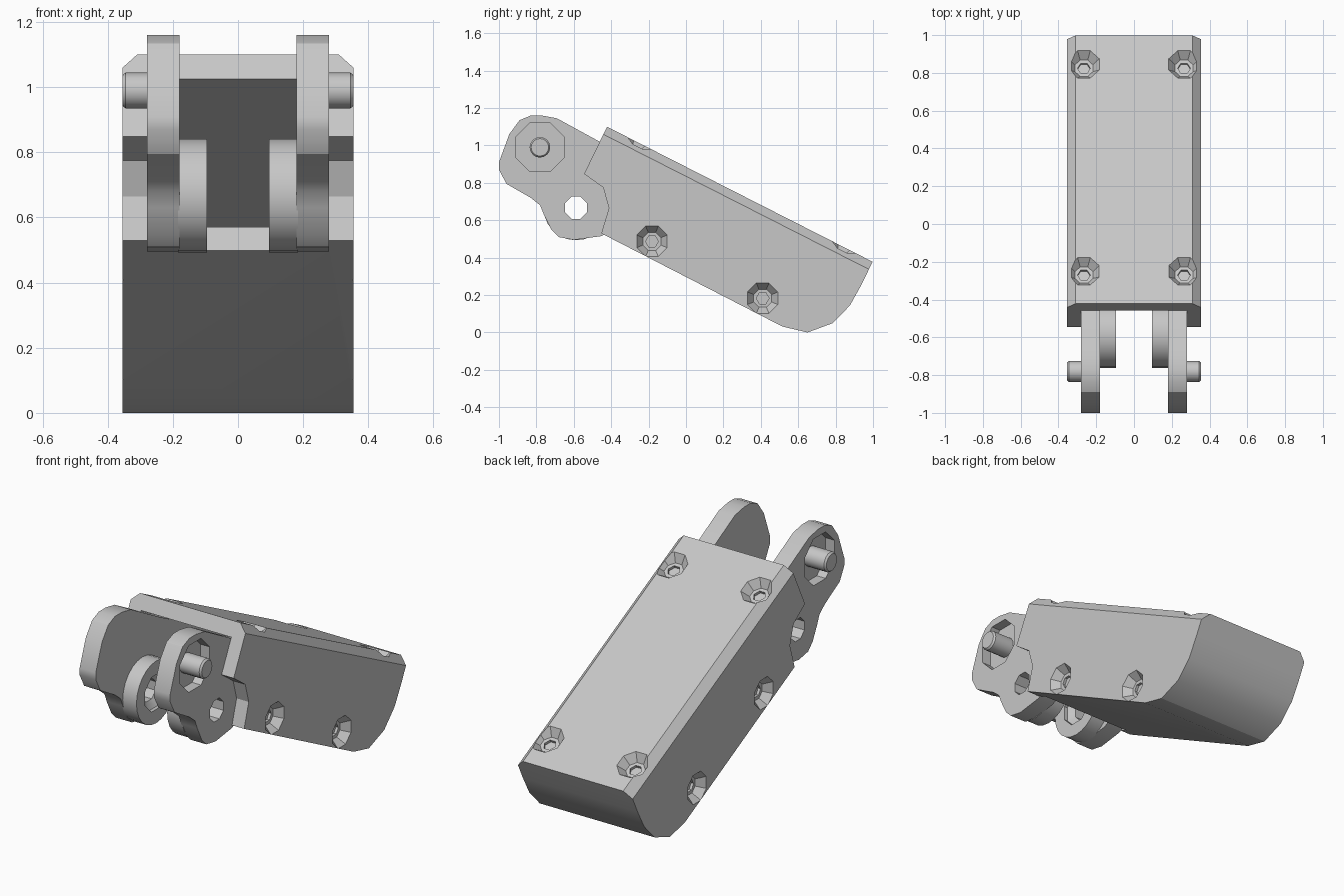
import bpy, bmesh, math
from mathutils import Vector

if "Cube" in bpy.data.objects:
    bpy.data.objects.remove(bpy.data.objects["Cube"], do_unlink=True)

grey = bpy.data.materials.new("light_grey")
grey.use_nodes = True
colour = (0.57, 0.57, 0.57, 1)
grey.diffuse_color = colour
grey.node_tree.nodes["Principled BSDF"].inputs["Base Color"].default_value = colour


def finish(bm, name):
    bmesh.ops.recalc_face_normals(bm, faces=bm.faces)
    mesh = bpy.data.meshes.new(name)
    bm.to_mesh(mesh)
    bm.free()
    mesh.materials.append(grey)
    obj = bpy.data.objects.new(name, mesh)
    bpy.context.collection.objects.link(obj)
    return obj


def slab(name, profile, x0, x1, bevel=0):
    """Extrude a side profile (y, z) across x; optionally bevel its first edge's ends."""
    bm = bmesh.new()
    ends = [[bm.verts.new((x, y, z)) for y, z in profile] for x in (x0, x1)]
    for ring in ends:
        bm.faces.new(ring)
    n = len(profile)
    for i in range(n):
        j = (i + 1) % n
        bm.faces.new((ends[0][i], ends[0][j], ends[1][j], ends[1][i]))
    if bevel:
        bmesh.ops.recalc_face_normals(bm, faces=bm.faces)
        edges = [bm.edges.get((ring[0], ring[1])) for ring in ends]
        bmesh.ops.bevel(bm, geom=edges, offset=bevel, segments=1, affect='EDGES')
    return finish(bm, name)


def turned(name, rings, sides, origin, axis, phase=0.0, hexed=()):
    """Loft (height, radius) rings along an axis; rings listed in hexed become hexagons."""
    bm = bmesh.new()
    loops = []
    for k, (h, r) in enumerate(rings):
        loop = []
        for i in range(sides):
            a = math.tau * (i + phase) / sides
            rr = r * math.cos(math.pi / 6) if k in hexed and i % 2 else r
            loop.append(bm.verts.new((rr * math.cos(a), rr * math.sin(a), h)))
        loops.append(loop)
    for a, b in zip(loops, loops[1:]):
        for i in range(sides):
            j = (i + 1) % sides
            bm.faces.new((a[i], a[j], b[j], b[i]))
    bm.faces.new(loops[0])
    bm.faces.new(loops[-1])
    rot = Vector(axis).to_track_quat('Z', 'Y')
    for v in bm.verts:
        v.co = rot @ v.co + Vector(origin)
    return finish(bm, name)


def cut(obj, cutter, keep=False):
    mod = obj.modifiers.new("cut", 'BOOLEAN')
    mod.operation = 'DIFFERENCE'
    mod.solver = 'EXACT'
    mod.object = cutter
    bpy.context.view_layer.objects.active = obj
    bpy.ops.object.modifier_apply(modifier=mod.name)
    if not keep:
        bpy.data.objects.remove(cutter, do_unlink=True)


# Hollow outer shell with chamfered top edges
shell = slab("shell", [(-0.422, 1.10), (0.998, 0.378), (0.935, 0.25), (0.877, 0.145),
                       (0.785, 0.05), (0.65, 0), (0.515, 0.032), (-0.453, 0.53),
                       (-0.412, 0.665), (-0.443, 0.775), (-0.545, 0.848)],
             -0.355, 0.355, bevel=0.045)
cut(shell, slab("cavity", [(-0.9, 1.249), (0.8, 0.385), (0.55, 0.113), (-0.354, 0.571),
                           (-0.43, 0.42), (-0.9, 0.42)], -0.28, 0.28))

# Recessed socket screws on the top and sides
UP = Vector((0, 0.453, 0.891))
spots = []
for s in (1, -1):
    for y, z in ((0.845, 0.456), (-0.25, 1.013)):
        spots.append(((s * 0.265, y, z), UP))
    for y, z in ((-0.182, 0.487), (0.41, 0.183)):
        spots.append(((s * 0.355, y, z), Vector((s, 0, 0))))
parts = [shell]
for origin, axis in spots:
    cut(shell, turned("recess", [(0.05, 0.088), (0, 0.088), (-0.045, 0.052), (-0.06, 0.052)],
                      8, origin, axis, 0.5))
    parts.append(turned("screw", [(-0.1, 0.058), (-0.045, 0.058), (-0.045, 0.034), (-0.073, 0.034)],
                        12, origin, axis, hexed=(2, 3)))

# Hinge lugs, bosses and pins on both sides
LUG = [(-0.77, 1.16), (-0.69, 1.145), (-0.425, 1.0), (0.5, 0.53), (0.5, 0.14),
       (-0.354, 0.572), (-0.453, 0.515), (-0.6, 0.495), (-0.68, 0.51), (-0.72, 0.55),
       (-0.76, 0.63), (-0.78, 0.68), (-0.83, 0.72), (-0.9, 0.76), (-0.96, 0.795),
       (-1.0, 0.87), (-1.0, 0.91), (-0.945, 1.06), (-0.89, 1.135), (-0.83, 1.16)]
HINGE = (0, -0.588, 0.667)
PIN = (0, -0.781, 0.99)
for s, side in ((1, "left"), (-1, "right")):
    axis = (s, 0, 0)
    lug = slab(side + "_lug", LUG, s * 0.18, s * 0.28)
    boss = turned(side + "_boss", [(0.095, 0.174), (0.185, 0.174)], 24, HINGE, axis)
    bore = turned("bore", [(0.05, 0.105), (0.115, 0.105), (0.14, 0.064), (0.4, 0.064)],
                  8, HINGE, axis, 0.5)
    cut(lug, bore, keep=True)
    cut(boss, bore)
    cut(lug, turned("pocket", [(0.225, 0.141), (0.32, 0.141)], 8, PIN, axis, 0.5))
    pin = turned(side + "_pin", [(0.2, 0.055), (0.345, 0.055), (0.355, 0.047)], 16, PIN, axis)
    parts += [lug, boss, pin]

# Smooth the curved walls, keep edges sharp
bpy.ops.object.select_all(action='DESELECT')
for obj in parts:
    obj.select_set(True)
bpy.context.view_layer.objects.active = shell
bpy.ops.object.shade_smooth_by_angle(angle=math.radians(30))
